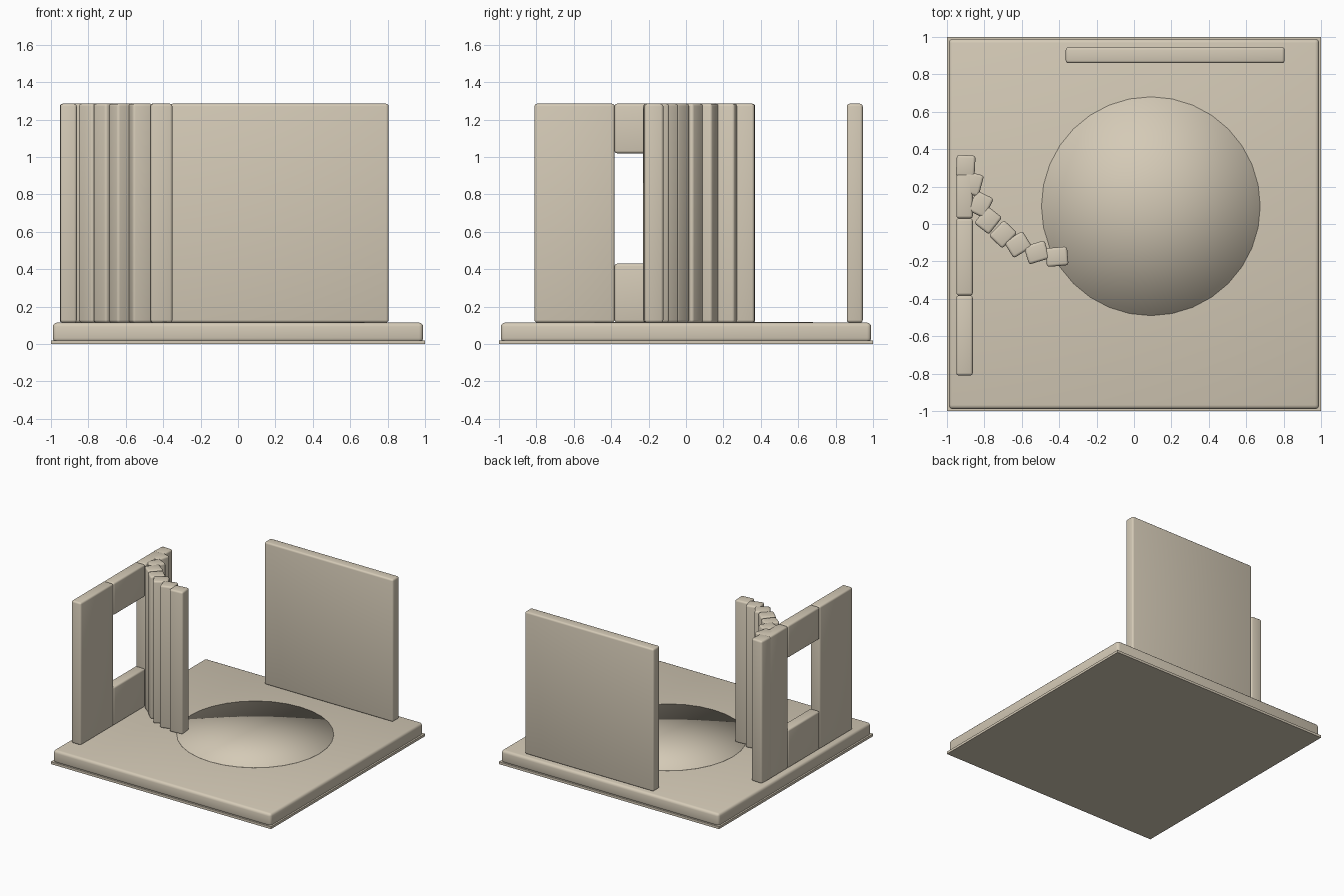
import bpy
from math import radians

cube = bpy.data.objects.get("Cube")
if cube:
    bpy.data.objects.remove(cube, do_unlink=True)

beige = bpy.data.materials.new("warm beige plaster")
beige.use_nodes = True
colour = (0.66, 0.59, 0.47, 1)
beige.diffuse_color = colour
beige.node_tree.nodes["Principled BSDF"].inputs["Base Color"].default_value = colour


def box(name, x, y, z, bevel=0.014, turn=0, smooth=True):
    """Rounded box from its low and high limits on each axis."""
    limits = (x, y, z)
    bpy.ops.mesh.primitive_cube_add(size=1, location=[(a + b) / 2 for a, b in limits])
    obj = bpy.context.object
    obj.name = name
    obj.scale = [b - a for a, b in limits]
    bpy.ops.object.transform_apply(location=False, rotation=False, scale=True)
    obj.rotation_euler.z = radians(turn)
    obj.data.materials.append(beige)
    if bevel:
        mod = obj.modifiers.new("rounded edges", "BEVEL")
        mod.width = bevel
        mod.segments = 3
    if smooth:
        bpy.ops.object.shade_smooth()
    return obj


FLOOR, TOP = 0.115, 1.285
full = (FLOOR, TOP)

# Base
box("bottom_plate", (-1, 1), (-1, 1), (0, 0.02), bevel=0, smooth=False)
box("floor_slab", (-0.99, 0.99), (-0.99, 0.99), (0.01, FLOOR), bevel=0.022)

# Thin round rug with softly shaded rim
bpy.ops.mesh.primitive_cylinder_add(vertices=32, radius=0.585, depth=0.008,
                                    end_fill_type='TRIFAN',
                                    location=(0.09, 0.095, FLOOR))
rug = bpy.context.object
rug.name = "round_rug"
rug.data.materials.append(beige)
bpy.ops.object.shade_smooth()

# Back wall
box("back_wall", (-0.365, 0.805), (0.86, 0.945), full)

# Side wall with a window opening
side = (-0.95, -0.862)
box("side_wall_front", side, (-0.81, -0.382), full)
box("window_lintel", side, (-0.382, 0.03), (1.02, TOP))
box("window_sill_wall", side, (-0.382, 0.03), (FLOOR, 0.43))
box("side_wall_back", side, (0.03, 0.27), full)

# Curved screen of narrow slats: centre x, centre y, turn
slats = [(-0.90, 0.31, 87), (-0.865, 0.215, 75), (-0.82, 0.105, 64),
         (-0.78, 0.02, 52), (-0.70, -0.055, 46), (-0.62, -0.11, 32),
         (-0.52, -0.152, 17), (-0.412, -0.175, 5)]
for i, (cx, cy, turn) in enumerate(slats):
    box(f"screen_slat_{i + 1}", (cx - 0.058, cx + 0.058), (cy - 0.05, cy + 0.05),
        full, turn=turn)
